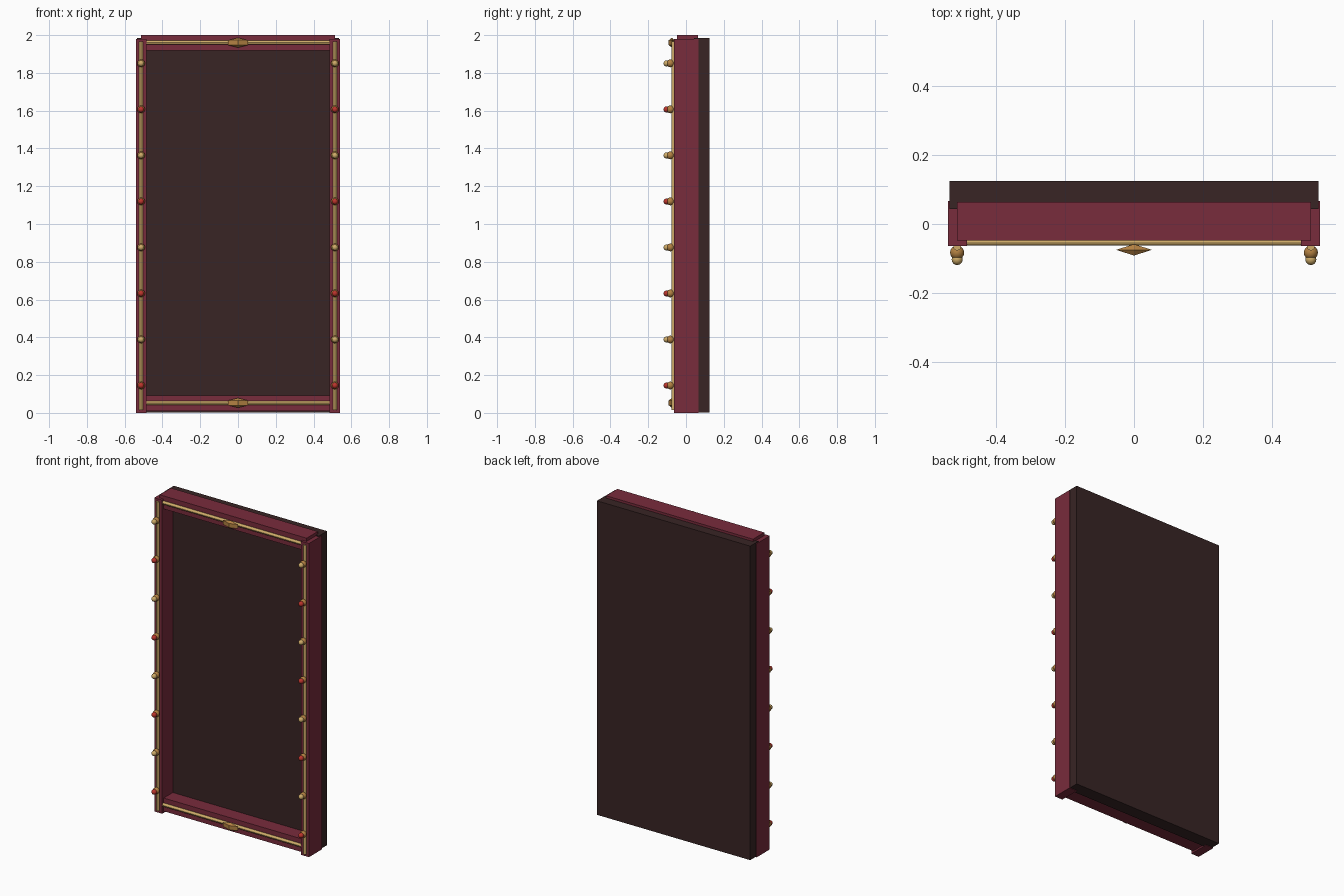
import bpy
import math

cube = bpy.data.objects.get("Cube")
if cube:
    bpy.data.objects.remove(cube, do_unlink=True)


def material(name, color):
    m = bpy.data.materials.new(name)
    m.use_nodes = True
    m.diffuse_color = (*color, 1)
    m.node_tree.nodes["Principled BSDF"].inputs["Base Color"].default_value = (*color, 1)
    return m


MAROON = material("maroon paint", (0.19, 0.025, 0.045))
DARK = material("dark wood", (0.040, 0.018, 0.018))
GOLD = material("pale gold", (0.62, 0.41, 0.14))
BRONZE = material("deep gold", (0.45, 0.22, 0.055))
RED = material("red gem", (0.50, 0.035, 0.025))


def finish(name, mat, smooth=False):
    ob = bpy.context.object
    ob.name = name
    ob.data.materials.append(mat)
    if smooth:
        bpy.ops.object.shade_smooth_by_angle()
    return ob


def box(name, mat, x, y, z):
    """Box from (low, high) ranges on each axis."""
    ranges = (x, y, z)
    bpy.ops.mesh.primitive_cube_add(size=1, location=[(a + b) / 2 for a, b in ranges])
    ob = finish(name, mat)
    ob.scale = [b - a for a, b in ranges]
    return ob


def rod(name, mat, radius, length, location, rotation=(0, 0, 0)):
    bpy.ops.mesh.primitive_cylinder_add(vertices=12, radius=radius, depth=length,
                                        location=location, rotation=rotation)
    return finish(name, mat, True)


def ball(name, mat, radius, location):
    bpy.ops.mesh.primitive_uv_sphere_add(segments=16, ring_count=10, radius=radius,
                                         location=location)
    return finish(name, mat, True)


# Backing panel
box("back_panel", DARK, (-0.535, 0.535), (0.043, 0.124), (0.003, 1.985))

# Side stiles with gold beading and studs
for side, s in (("left", 1), ("right", -1)):
    x = 0.513 * s
    box(f"{side}_stile", MAROON, sorted((0.485 * s, 0.54 * s)), (-0.064, 0.066), (0, 1.98))
    rod(f"{side}_bead", GOLD, 0.011, 1.95, (x, -0.066, 0.99))
    for i in range(8):
        z = 0.145 + 0.2436 * i
        ball(f"{side}_stud_{i}", BRONZE, 0.0205, (x, -0.083, z))
        ball(f"{side}_stud_tip_{i}", GOLD if i % 2 else RED, 0.016, (x, -0.103, z))

# Top and bottom rails with beading and a pointed diamond boss
for end, low, high, mid in (("bottom", 0.01, 0.093, 0.053), ("top", 1.918, 2.0, 1.96)):
    box(f"{end}_rail", MAROON, (-0.513, 0.513), (-0.048, 0.064), (low, high))
    rod(f"{end}_bead", GOLD, 0.011, 0.98, (0, -0.052, mid), (0, math.pi / 2, 0))
    bpy.ops.mesh.primitive_uv_sphere_add(segments=4, ring_count=2, radius=1,
                                         location=(0, -0.075, mid))
    boss = finish(f"{end}_diamond", BRONZE)
    boss.scale = (0.06, 0.019, 0.026)
